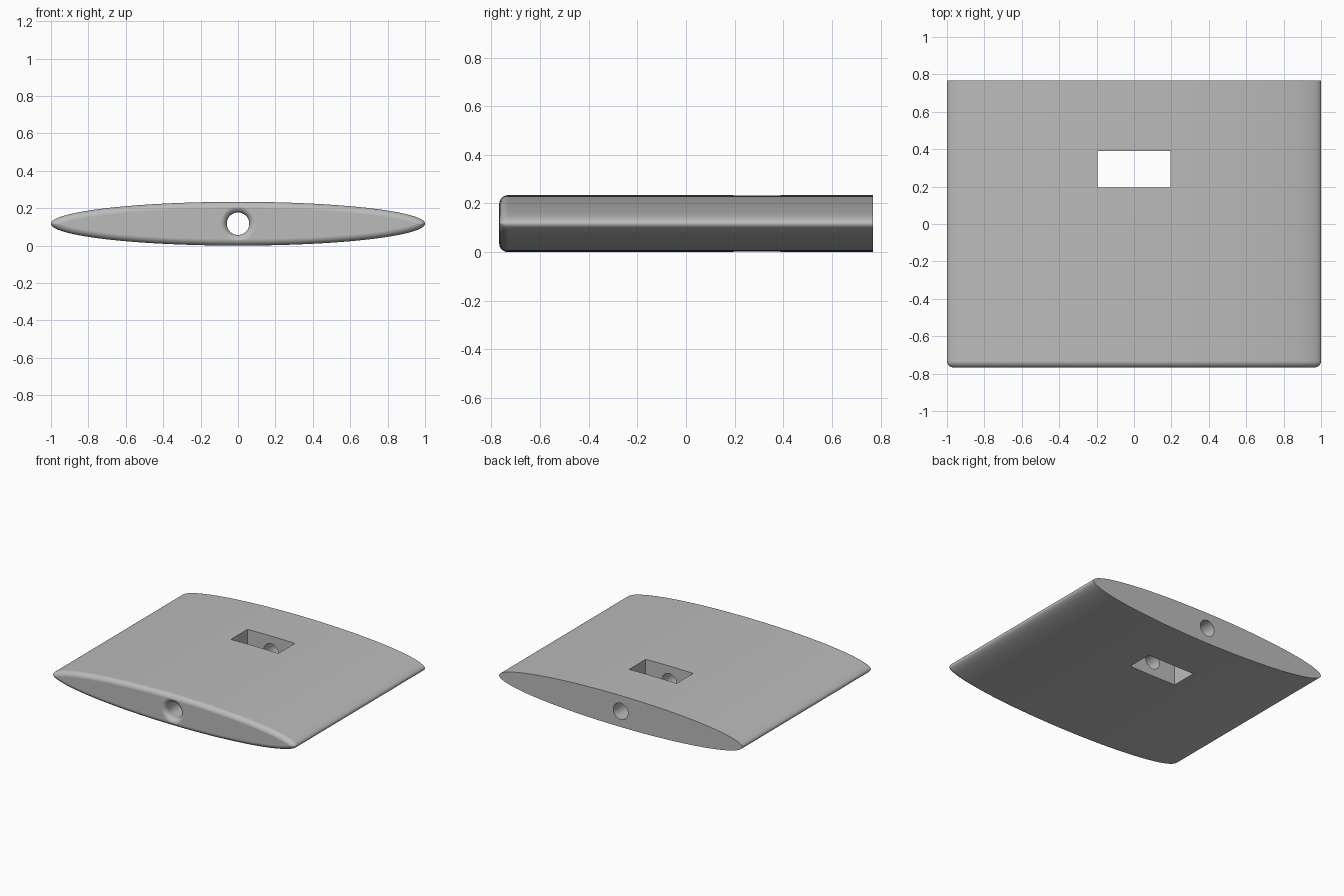
import bpy, bmesh, math

cube = bpy.data.objects.get("Cube")
if cube:
    bpy.data.objects.remove(cube, do_unlink=True)

A, B = 1.0, 0.117          # half width and half height of the oval section
FRONT, BACK = -0.768, 0.768
FILLET = 0.036
HOLE = 0.06
SEGMENTS, STEPS = 192, 10

grey = bpy.data.materials.new("plain grey")
grey.use_nodes = True
colour = (0.5, 0.5, 0.5, 1)
grey.diffuse_color = colour
grey.node_tree.nodes["Principled BSDF"].inputs["Base Color"].default_value = colour


def make_object(name, bm):
    bmesh.ops.recalc_face_normals(bm, faces=bm.faces)
    mesh = bpy.data.meshes.new(name)
    bm.to_mesh(mesh)
    bm.free()
    mesh.materials.append(grey)
    obj = bpy.data.objects.new(name, mesh)
    bpy.context.collection.objects.link(obj)
    return obj


def loft(name, rings):
    """Skin a list of closed rings and cap both ends."""
    bm = bmesh.new()
    loops = [[bm.verts.new(p) for p in ring] for ring in rings]
    for lower, upper in zip(loops, loops[1:]):
        for i in range(len(lower)):
            bm.faces.new((lower[i - 1], lower[i], upper[i], upper[i - 1]))
    bm.faces.new(loops[0])
    bm.faces.new(loops[-1])
    bmesh.ops.remove_doubles(bm, verts=bm.verts, dist=1e-5)
    return make_object(name, bm)


def oval_ring(inset, y):
    """Oval moved inward by an even distance, meeting in a point at each tip."""
    tip = math.sqrt(A * A - B * B) * math.sqrt(1 - (inset / B) ** 2)
    ring = []
    for i in range(SEGMENTS):
        t = 2 * math.pi * i / SEGMENTS
        c, s = math.cos(t), math.sin(t)
        length = math.hypot(c / A, s / B)
        if inset < B * B * length:
            x = A * c - inset * c / A / length
            z = B * s - inset * s / B / length
        else:
            x, z = math.copysign(tip, c), 0
        ring.append((x, y, B + z))
    return ring


def round_ring(radius, y):
    angles = [2 * math.pi * i / 64 for i in range(64)]
    return [(radius * math.cos(a), y, B + radius * math.sin(a)) for a in angles]


# Oval body with a rounded front rim and a crisp back
quarter = [math.pi / 2 * i / STEPS for i in range(STEPS + 1)]
rings = [oval_ring(FILLET * (1 - math.sin(a)), FRONT + FILLET * (1 - math.cos(a)))
         for a in quarter]
body = loft("oval_body", rings + [oval_ring(0, BACK)])

# Lengthwise bore, flared at the front
flare = [round_ring(HOLE + FILLET * (1 - math.sin(a)), FRONT + FILLET * (1 - math.cos(a)))
         for a in quarter]
bore = loft("bore_cutter",
            [round_ring(HOLE + FILLET, FRONT - 0.1)] + flare + [round_ring(HOLE, BACK + 0.1)])

# Rectangular slot from top to bottom
bm = bmesh.new()
bmesh.ops.create_cube(bm, size=1)
bmesh.ops.scale(bm, vec=(0.39, 0.195, 1), verts=bm.verts)
bmesh.ops.translate(bm, vec=(0, 0.292, B), verts=bm.verts)
slot = make_object("slot_cutter", bm)

# Cut the openings
bpy.ops.object.select_all(action="DESELECT")
bpy.context.view_layer.objects.active = body
body.select_set(True)
for cutter in (slot, bore):
    cutter.hide_render = True
    mod = body.modifiers.new("cut", "BOOLEAN")
    mod.operation, mod.solver, mod.object = "DIFFERENCE", "EXACT", cutter
    bpy.ops.object.modifier_apply(modifier=mod.name)
    bpy.data.objects.remove(cutter, do_unlink=True)

# Smooth shading with sharp edges and flat caps
bpy.ops.object.shade_smooth_by_angle(angle=math.radians(30))
weighted = body.modifiers.new("even shading", "WEIGHTED_NORMAL")
weighted.keep_sharp = True
